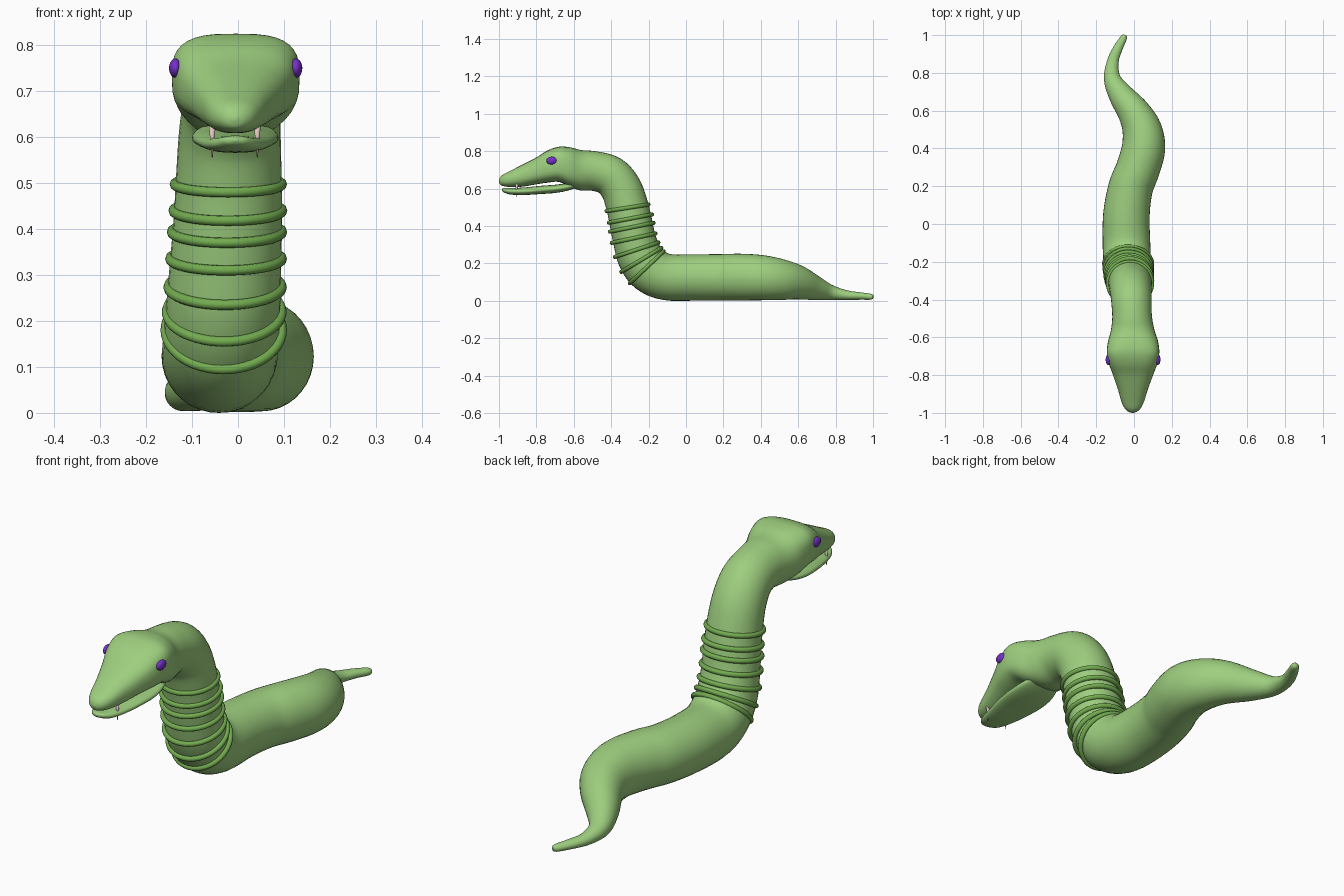
import bpy, bmesh, math
from mathutils import Vector

cube = bpy.data.objects.get("Cube")
if cube:
    bpy.data.objects.remove(cube, do_unlink=True)


def material(name, rgb):
    mat = bpy.data.materials.new(name)
    mat.use_nodes = True
    colour = (*rgb, 1)
    mat.diffuse_color = colour
    mat.node_tree.nodes["Principled BSDF"].inputs["Base Color"].default_value = colour
    return mat


skin = material("skin green", (0.34, 0.62, 0.21))
band = material("band green", (0.17, 0.41, 0.08))
violet = material("eye violet", (0.18, 0.03, 0.60))
ivory = material("fang ivory", (0.72, 0.55, 0.52))


def finish(obj, name, mat):
    obj.name = obj.data.name = name
    obj.data.materials.append(mat)
    for face in obj.data.polygons:
        face.use_smooth = True
    return obj


def spline(stations, steps):
    """Smooth interpolation through every station value."""
    points = []
    last = len(stations) - 1
    for i in range(last):
        quad = [stations[min(max(i + k, 0), last)] for k in (-1, 0, 1, 2)]
        for s in range(steps):
            t = s / steps
            points.append([
                b + t / 2 * (c - a + t * (2 * a - 5 * b + 4 * c - d
                                          + t * (3 * (b - c) + d - a)))
                for a, b, c, d in zip(*quad)])
    points.append(list(stations[-1]))
    return points


def loft(name, stations, mat, steps=5, sides=36):
    """Skin superellipse sections (x, y, z, half width, half height, power)."""
    rows = spline(stations, steps)
    bm = bmesh.new()
    rings = []
    for i, (x, y, z, w, h, power) in enumerate(rows):
        before, after = rows[max(i - 1, 0)], rows[min(i + 1, len(rows) - 1)]
        tangent = (Vector(after[:3]) - Vector(before[:3])).normalized()
        # Head sections stay upright
        upright = min(max((-y - 0.42) / 0.16, 0), 1)
        tangent = tangent.lerp(Vector((0, -1, 0)), upright).normalized()
        side = Vector((1, 0, 0))
        side = (side - tangent * side.dot(tangent)).normalized()
        up = tangent.cross(side)
        if up.dot(Vector((0, 1, 1))) < 0:
            up = -up
        ring = []
        for k in range(sides):
            angle = math.tau * k / sides
            c, s = math.cos(angle), math.sin(angle)
            c = math.copysign(abs(c) ** (2 / power), c)
            s = math.copysign(abs(s) ** (2 / power), s)
            p = Vector((x, y, z)) + side * w * c + up * h * s
            p.z = max(p.z, 0)
            ring.append(bm.verts.new(p))
        rings.append(ring)
    for a, b in zip(rings, rings[1:]):
        for k in range(sides):
            n = (k + 1) % sides
            bm.faces.new((a[k], a[n], b[n], b[k]))
    bm.faces.new(rings[0])
    bm.faces.new(rings[-1])
    bmesh.ops.recalc_face_normals(bm, faces=bm.faces)
    mesh = bpy.data.meshes.new(name)
    bm.to_mesh(mesh)
    bm.free()
    obj = bpy.data.objects.new(name, mesh)
    bpy.context.collection.objects.link(obj)
    return finish(obj, name, mat)


# Body from the tail tip, along the ground and up the neck
trunk = [
    (-.05, 1, .02, .010, .010),
    (-.055, .985, .022, .018, .016),
    (-.085, .93, .026, .025, .02),
    (-.112, .86, .03, .031, .026),
    (-.115, .77, .045, .045, .042),
    (-.07, .685, .07, .066, .067),
    (0, .59, .1, .087, .094),
    (.042, .5, .114, .105, .111),
    (.05, .4, .124, .115, .121),
    (.02, .29, .127, .116, .125),
    (-.018, .19, .126, .118, .124),
    (-.04, .05, .125, .123, .124),
    (-.04, -.1, .127, .126, .124),
    (-.036, -.19, .165, .126, .126),
    (-.032, -.245, .235, .124, .122),
    (-.027, -.275, .325, .121, .115),
    (-.022, -.295, .42, .118, .114),
    (-.02, -.315, .51, .115, .112),
    (-.018, -.348, .602, .111, .110),
    (-.014, -.405, .668, .107, .108),
    (-.01, -.49, .694, .105, .106),
]

# Boxy skull tapering to the snout
skull = [
    (-.007, -.56, .698, .115, .108, 2.2),
    (-.005, -.62, .715, .132, .106, 2.7),
    (-.005, -.68, .73, .139, .094, 3.1),
    (-.005, -.74, .718, .128, .086, 2.9),
    (-.005, -.8, .695, .106, .072, 2.6),
    (-.006, -.88, .668, .078, .058, 2.4),
    (-.007, -.94, .652, .06, .043, 2.3),
    (-.007, -.975, .645, .043, .032, 2.2),
    (-.007, -.993, .641, .024, .02, 2),
    (-.007, -1, .64, .004, .004, 2),
]
loft("body_and_head", [s + (2,) for s in trunk] + skull, skin)

# Lower jaw, a flat leaf slightly open below the skull
jaw = [
    (-.006, -.57, .625, .06, .012),
    (-.006, -.63, .61, .085, .02),
    (-.006, -.7, .599, .094, .022),
    (-.006, -.78, .593, .088, .022),
    (-.006, -.87, .586, .07, .02),
    (-.006, -.94, .586, .05, .017),
    (-.006, -.975, .592, .027, .011),
    (-.006, -.985, .594, .004, .003),
]
loft("lower_jaw", [s + (2.3,) for s in jaw], skin)

# Neck bands: front and back (y, z), then centre x
bands = [
    (-.425, .48, -.2, .515, -.021),
    (-.413, .418, -.182, .462, -.022),
    (-.407, .37, -.173, .417, -.024),
    (-.397, .31, -.163, .36, -.026),
    (-.38, .235, -.148, .312, -.028),
    (-.346, .155, -.132, .283, -.03),
    (-.3, .095, -.12, .265, -.031),
]
MAJOR = 0.12
for number, (fy, fz, by, bz, x) in enumerate(bands):
    reach = math.hypot(by - fy, bz - fz) / 2
    bpy.ops.mesh.primitive_torus_add(
        major_radius=MAJOR, minor_radius=0.011, major_segments=48, minor_segments=10,
        location=(x, (fy + by) / 2, (fz + bz) / 2),
        rotation=(math.atan2(bz - fz, by - fy), 0, 0))
    ring = bpy.context.object
    ring.scale = ((0.117 + number * 0.0015) / MAJOR, reach / MAJOR, 1)
    finish(ring, f"neck_band_{number + 1}", band)

# Eyes and fangs, one per side
for label, side in (("left", 1), ("right", -1)):
    bpy.ops.mesh.primitive_uv_sphere_add(
        segments=24, ring_count=12, radius=1, location=(-.005 + side * .131, -.718, .75))
    eye = bpy.context.object
    eye.scale = (.014, .029, .021)
    finish(eye, f"{label}_eye", violet)

    bpy.ops.mesh.primitive_cone_add(
        vertices=16, radius1=.008, radius2=.001, depth=.075,
        location=(-.007 + side * .049, -.905, .593), rotation=(math.pi, 0, 0))
    finish(bpy.context.object, f"{label}_fang", ivory)
